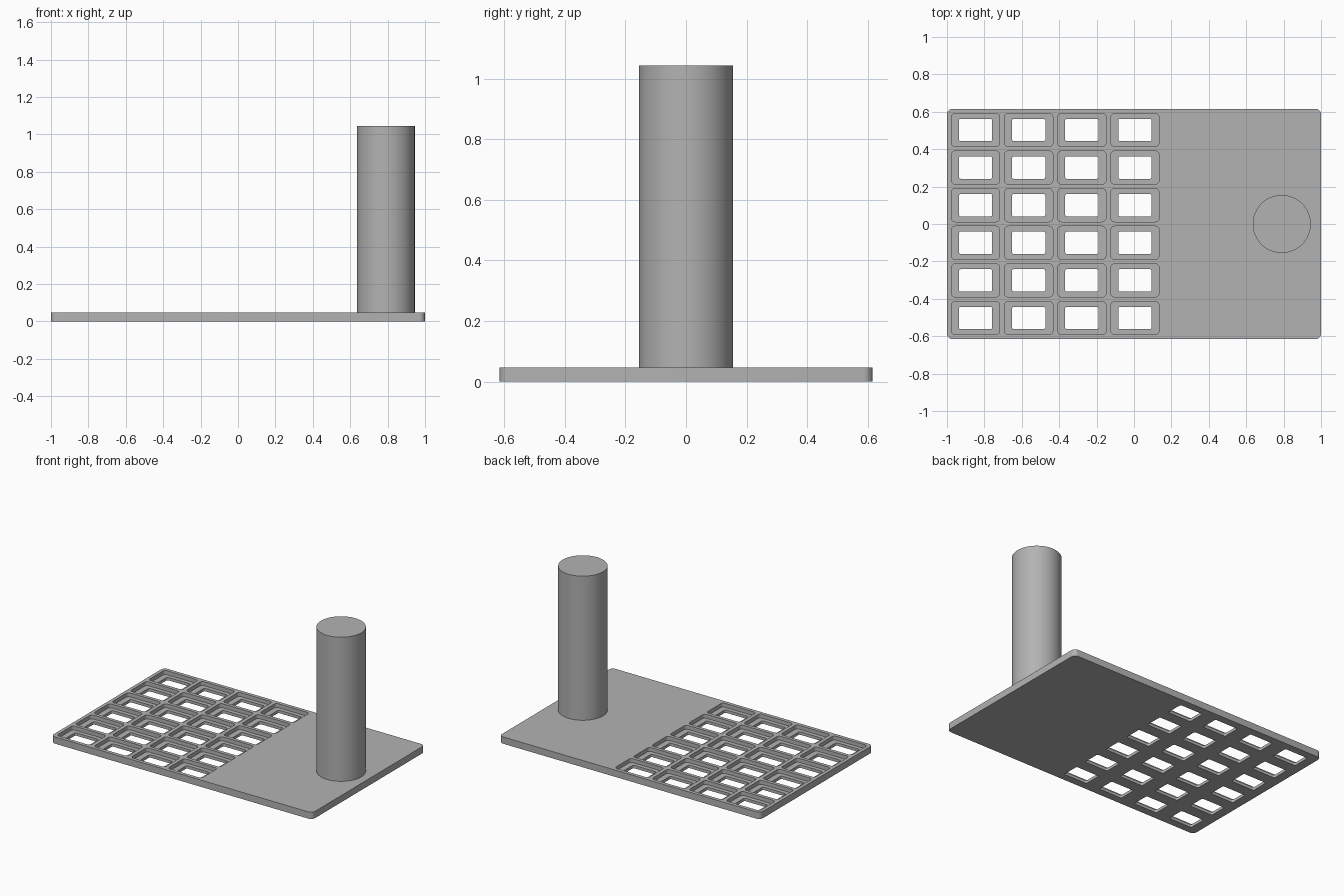
import bpy, bmesh, math

cube = bpy.data.objects.get("Cube")
if cube:
    bpy.data.objects.remove(cube, do_unlink=True)

grey = bpy.data.materials.new("plain grey")
grey.use_nodes = True
GREY = (0.45, 0.45, 0.45, 1)
grey.diffuse_color = GREY
grey.node_tree.nodes["Principled BSDF"].inputs["Base Color"].default_value = GREY

THICK = 0.047


def rounded_block(bm, cx, cy, w, d, z0, z1, r, steps=6):
    """Add an upright block with rounded vertical corners."""
    corners = [(1, 1), (-1, 1), (-1, -1), (1, -1)]
    verts = []
    for i, (sx, sy) in enumerate(corners):
        for k in range(steps + 1):
            a = math.pi / 2 * (i + k / steps)
            verts.append(bm.verts.new((cx + sx * (w / 2 - r) + r * math.cos(a),
                                       cy + sy * (d / 2 - r) + r * math.sin(a), z0)))
    base = bm.faces.new(verts)
    ext = bmesh.ops.extrude_face_region(bm, geom=[base], use_keep_orig=True)
    top = [g for g in ext["geom"] if isinstance(g, bmesh.types.BMVert)]
    bmesh.ops.translate(bm, verts=top, vec=(0, 0, z1 - z0))
    bmesh.ops.recalc_face_normals(bm, faces=bm.faces[:])


def make_object(name, bm):
    mesh = bpy.data.meshes.new(name)
    bm.to_mesh(mesh)
    bm.free()
    mesh.materials.append(grey)
    obj = bpy.data.objects.new(name, mesh)
    bpy.context.collection.objects.link(obj)
    return obj


def smooth(obj):
    bpy.ops.object.select_all(action="DESELECT")
    obj.select_set(True)
    bpy.context.view_layer.objects.active = obj
    bpy.ops.object.shade_smooth_by_angle(angle=math.radians(30))


def grid_cutter(name, w, d, z0, z1, r):
    """One cutter holding a rounded block for every cell of the grid."""
    bm = bmesh.new()
    for col in range(4):
        for row in range(6):
            rounded_block(bm, -0.847 + 0.284 * col, 0.201 * (row - 2.5), w, d, z0, z1, r)
    obj = make_object(name, bm)
    obj.hide_render = True
    return obj


# Base plate with stepped pockets and through holes
bm = bmesh.new()
rounded_block(bm, 0, 0, 2, 1.232, 0, THICK, 0.03)
plate = make_object("base_plate", bm)

cutters = [grid_cutter("pocket_cutter", 0.258, 0.177, 0.02, 0.1, 0.02),
           grid_cutter("hole_cutter", 0.178, 0.12, -0.05, 0.08, 0.01)]
for cutter in cutters:
    mod = plate.modifiers.new(cutter.name, "BOOLEAN")
    mod.operation = "DIFFERENCE"
    mod.solver = "EXACT"
    mod.object = cutter
    bpy.context.view_layer.objects.active = plate
    bpy.ops.object.modifier_apply(modifier=mod.name)
    bpy.data.objects.remove(cutter, do_unlink=True)
smooth(plate)

# Upright round post
bpy.ops.mesh.primitive_cylinder_add(vertices=64, radius=0.155, depth=1.045 - THICK,
                                    location=(0.79, 0, (1.045 + THICK) / 2))
post = bpy.context.object
post.name = "post"
post.data.materials.append(grey)
smooth(post)
